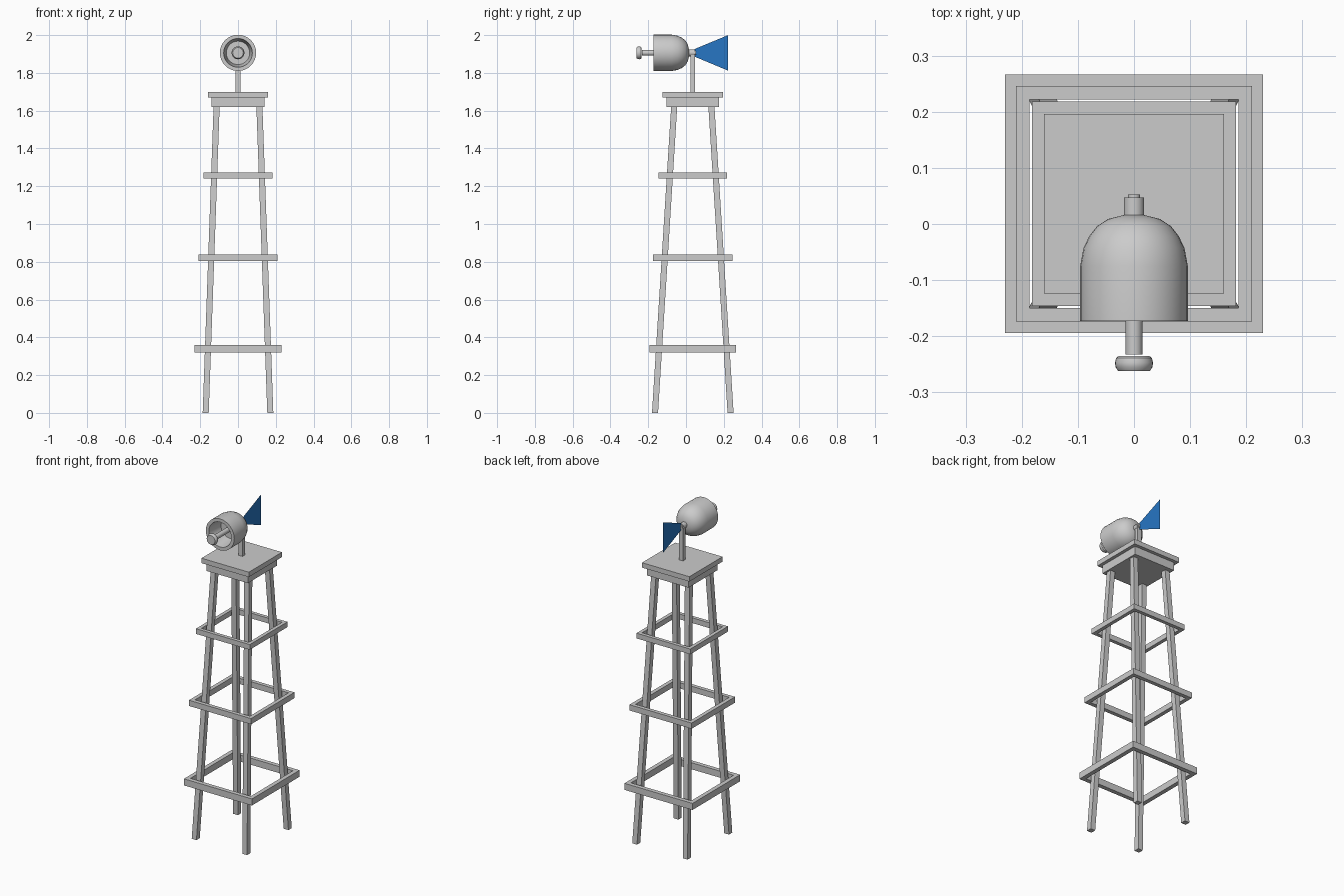
import bpy, bmesh
from math import cos, sin, tau, radians

if "Cube" in bpy.data.objects:
    bpy.data.objects.remove(bpy.data.objects["Cube"])

CY = 0.036   # tower axis in y
AZ = 1.906   # height of the bell axis


def make(name, verts, faces, smooth=False):
    me = bpy.data.meshes.new(name)
    me.from_pydata(verts, [], faces)
    bm = bmesh.new()
    bm.from_mesh(me)
    if len(faces) > 1:
        bmesh.ops.recalc_face_normals(bm, faces=bm.faces)
    bm.to_mesh(me)
    bm.free()
    ob = bpy.data.objects.new(name, me)
    bpy.context.collection.objects.link(ob)
    if smooth:
        bpy.ops.object.select_all(action='DESELECT')
        bpy.context.view_layer.objects.active = ob
        ob.select_set(True)
        bpy.ops.object.shade_smooth_by_angle(angle=radians(35))
    return ob


def prism(name, low, high):
    """Closed four-sided block; low and high are (x0, x1, y0, y1, z)."""
    v = [p for x0, x1, y0, y1, z in (low, high)
         for p in ((x0, y0, z), (x1, y0, z), (x1, y1, z), (x0, y1, z))]
    f = [(3, 2, 1, 0), (4, 5, 6, 7)]
    f += [(i, (i + 1) % 4, (i + 1) % 4 + 4, i + 4) for i in range(4)]
    return make(name, v, f)


def slab(name, half, z0, z1):
    b = (-half, half, CY - half, CY + half)
    return prism(name, (*b, z0), (*b, z1))


def ring(name, outer, thick, z0, z1):
    loops = ((outer, z0), (outer, z1), (outer - thick, z1), (outer - thick, z0))
    v = [(sx * h, CY + sy * h, z) for h, z in loops
         for sx, sy in ((-1, -1), (1, -1), (1, 1), (-1, 1))]
    f = []
    for k in range(4):
        a, b = k * 4, (k + 1) % 4 * 4
        f += [(a + i, a + (i + 1) % 4, b + (i + 1) % 4, b + i) for i in range(4)]
    return make(name, v, f)


def lathe(name, profile, n=32):
    """Turn (radius, y) points around the bell axis and cap both ends."""
    v = [(r * cos(tau * i / n), y, AZ + r * sin(tau * i / n))
         for r, y in profile for i in range(n)]
    f = [(k * n + i, k * n + (i + 1) % n, (k + 1) * n + (i + 1) % n, (k + 1) * n + i)
         for k in range(len(profile) - 1) for i in range(n)]
    last = (len(profile) - 1) * n
    f += [tuple(range(n)), tuple(range(last, last + n))]
    return make(name, v, f, smooth=True)


# Four splayed legs
def leg_end(sx, sy, hx, hy, z, w=0.032):
    xs = sorted((sx * hx, sx * (hx - w)))
    ys = sorted((CY + sy * hy, CY + sy * (hy - w)))
    return (*xs, *ys, z)


for sx, side in ((-1, "left"), (1, "right")):
    for sy, end in ((-1, "front"), (1, "back")):
        prism(f"{end}_{side}_leg", leg_end(sx, sy, 0.187, 0.216, 0),
              leg_end(sx, sy, 0.129, 0.114, 1.63))

# Square brace rings
ring("lower_brace", 0.23, 0.026, 0.32, 0.36)
ring("middle_brace", 0.21, 0.024, 0.803, 0.838)
ring("upper_brace", 0.182, 0.022, 1.24, 1.272)

# Platform
slab("platform_base", 0.14, 1.62, 1.67)
slab("platform_top", 0.16, 1.67, 1.70)

# Post and pivot hub
post = (-0.013, 0.013, CY - 0.011, CY + 0.011)
prism("post", (*post, 1.69), (*post, AZ))
lathe("pivot_hub", [(0.018, 0.008), (0.018, 0.047)], 24)
lathe("tail_stub", [(0.011, 0.04), (0.011, 0.053)], 16)

# Bell-shaped housing with open front
lathe("bell_housing", [
    (0.062, -0.075), (0.076, -0.173), (0.096, -0.173), (0.096, -0.075),
    (0.090, -0.043), (0.080, -0.022), (0.066, -0.004), (0.046, 0.009), (0.018, 0.016)])

# Shaft and nose knob
lathe("nose_shaft", [(0.015, -0.233), (0.015, -0.07)], 24)
lathe("nose_knob", [(0.017, -0.262), (0.028, -0.262), (0.033, -0.255), (0.034, -0.247),
                    (0.032, -0.239), (0.027, -0.235)], 24)

# Blue tail vane
vane = make("tail_vane", [(0, 0.045, AZ - 0.02), (0, 0.223, AZ - 0.094),
                          (0, 0.223, AZ + 0.094), (0, 0.045, AZ + 0.02)], [(0, 1, 2, 3)])
blue = bpy.data.materials.new("vane_blue")
blue.diffuse_color = (0.02, 0.18, 0.55, 1)
blue.use_nodes = True
blue.node_tree.nodes["Principled BSDF"].inputs["Base Color"].default_value = blue.diffuse_color
vane.data.materials.append(blue)
